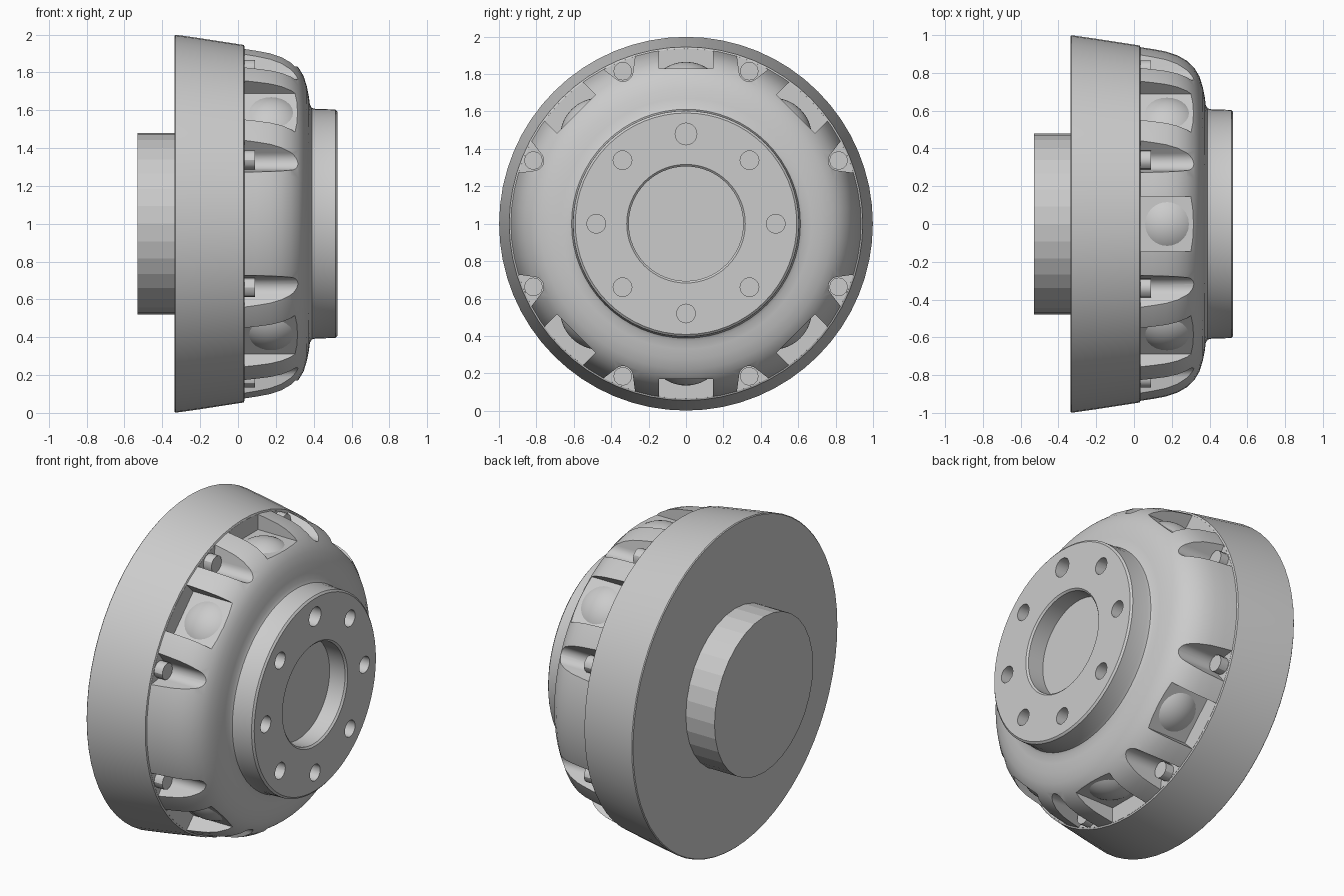
import bpy, bmesh
from math import pi, sin, cos, radians
from mathutils import Matrix, Vector

if "Cube" in bpy.data.objects:
    bpy.data.objects.remove(bpy.data.objects["Cube"])

def make(name, bm, smooth=True):
    bmesh.ops.recalc_face_normals(bm, faces=bm.faces)
    me = bpy.data.meshes.new(name)
    bm.to_mesh(me)
    bm.free()
    ob = bpy.data.objects.new(name, me)
    bpy.context.collection.objects.link(ob)
    if smooth:
        shade(ob)
    return ob

def shade(ob, angle=30):
    bpy.ops.object.select_all(action='DESELECT')
    bpy.context.view_layer.objects.active = ob
    ob.select_set(True)
    bpy.ops.object.shade_smooth_by_angle(angle=radians(angle))

def lathe(bm, profile, n, centre=(0, 0, 1)):
    """Revolve (x, radius) points around an x-direction axis, with capped ends."""
    c = Vector(centre)
    rings = [[bm.verts.new(c + Vector((x, r * sin(2 * pi * i / n), r * cos(2 * pi * i / n))))
              for i in range(n)] for x, r in profile]
    for a, b in zip(rings, rings[1:]):
        for i in range(n):
            j = (i + 1) % n
            bm.faces.new((a[i], a[j], b[j], b[i]))
    bm.faces.new(rings[0])
    bm.faces.new(rings[-1][::-1])

def prism(bm, outline, x0, x1, turn):
    """Extrude a (y, radius) outline along x, turned around the main axis."""
    rot = Matrix.Translation((0, 0, 1)) @ Matrix.Rotation(turn, 4, 'X')
    a, b = [[bm.verts.new(rot @ Vector((x, y, r))) for y, r in outline] for x in (x0, x1)]
    n = len(outline)
    for i in range(n):
        j = (i + 1) % n
        bm.faces.new((a[i], a[j], b[j], b[i]))
    bm.faces.new(a)
    bm.faces.new(b[::-1])

BOX_TURNS = [radians(a) for a in (0, 45, 135, 180, 225, 315)]
SLOT_TURNS = [radians(22.5 + 45 * i) for i in range(8)]

# Drum body with front flange and centre recess
bm = bmesh.new()
lathe(bm, [(-0.335, 0.994), (-0.33, 0.999), (-0.21, 0.982), (0.03, 0.945), (0.034, 0.936),
           (0.10, 0.926), (0.17, 0.913), (0.23, 0.893), (0.28, 0.864), (0.32, 0.825),
           (0.347, 0.78), (0.364, 0.725), (0.375, 0.67), (0.38, 0.63), (0.39, 0.612),
           (0.41, 0.607), (0.515, 0.604), (0.525, 0.592), (0.525, 0.317), (0.515, 0.306),
           (0.41, 0.306)], 64)
drum = make("drum_body", bm, False)

# Cutters: box pockets, flared slots and bolt holes
bm = bmesh.new()
for t in BOX_TURNS:
    prism(bm, [(-0.145, 0.83), (0.145, 0.83), (0.145, 1.1), (-0.145, 1.1)], 0.035, 0.6, t)
arc = [(0.054 * cos(a), 0.882 + 0.054 * sin(a))
       for a in [radians(205 + 13 * i) for i in range(11)]]
arc = [(-0.145, 1.01), (-0.097, 0.942)] + arc + [(0.097, 0.942), (0.145, 1.01)]
for t in SLOT_TURNS:
    prism(bm, arc, 0.035, 0.6, t)
for i in range(8):
    a = i * pi / 4
    r = 0.058 if i == 0 else 0.05
    lathe(bm, [(0.42, r), (0.6, r)], 20, (0, 0.48 * sin(a), 1 + 0.48 * cos(a)))
cutter = make("pocket_cutter", bm, False)
cutter.hide_render = True

mod = drum.modifiers.new("pockets", 'BOOLEAN')
mod.object = cutter
mod.operation = 'DIFFERENCE'
mod.solver = 'EXACT'
bpy.context.view_layer.objects.active = drum
bpy.ops.object.modifier_apply(modifier=mod.name)
bpy.data.objects.remove(cutter)
shade(drum)

# Rear hub
bm = bmesh.new()
lathe(bm, [(-0.53, 0.48), (-0.32, 0.48)], 32)
make("rear_hub", bm, False)

# Slot bolts
bm = bmesh.new()
for t in SLOT_TURNS:
    lathe(bm, [(0.02, 0.05), (0.09, 0.05)], 12, (0, 0.883 * sin(t), 1 + 0.883 * cos(t)))
make("slot_bolts", bm)

# Shallow domes on the box pocket floors
bm = bmesh.new()
R, H = 0.21, 0.035
for t in BOX_TURNS:
    m = (Matrix.Translation((0, 0, 1)) @ Matrix.Rotation(t, 4, 'X')
         @ Matrix.Translation((0.175, 0, 0.83 + H - R)))
    d = bmesh.ops.create_uvsphere(bm, u_segments=24, v_segments=32, radius=R)["verts"]
    bmesh.ops.delete(bm, geom=[v for v in d if v.co.z < R - H - 0.03], context='VERTS')
    bmesh.ops.transform(bm, matrix=m, verts=[v for v in d if v.is_valid])
make("pocket_domes", bm)
